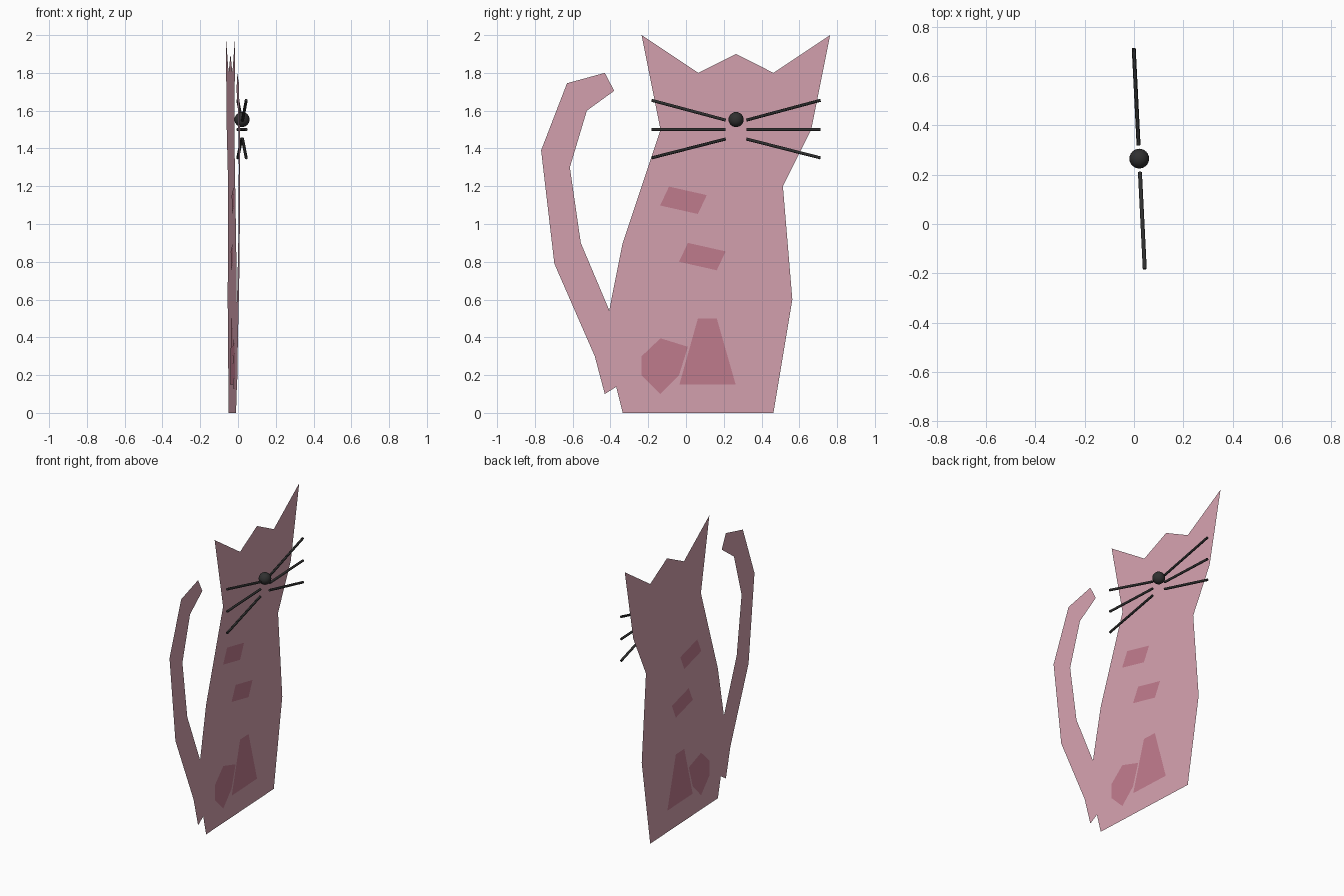
import bpy, bmesh
from mathutils import Vector

if "Cube" in bpy.data.objects:
    bpy.data.objects.remove(bpy.data.objects["Cube"])


def material(name, rgb):
    m = bpy.data.materials.new(name)
    m.diffuse_color = (*rgb, 1)
    m.use_nodes = True
    m.node_tree.nodes["Principled BSDF"].inputs["Base Color"].default_value = m.diffuse_color
    return m


PINK = material("pink", (0.66, 0.36, 0.43))
ROSE = material("rose", (0.53, 0.20, 0.27))
BLACK = material("black", (0.03, 0.03, 0.03))


def place(y, z, offset=0.0):
    """Point on the slightly turned upright plane of the cut-out."""
    return Vector((-0.0265 - 0.05 * y + offset, y, z))


def sheet(name, outline, mat, offsets=(0.0,)):
    """Flat paper-thin shape from a (y, z) outline, facing +x."""
    bm = bmesh.new()
    for off in offsets:
        face = bm.faces.new([bm.verts.new(place(y, z, off)) for y, z in outline])
        face.normal_update()
        if face.normal.x < 0:
            face.normal_flip()
    mesh = bpy.data.meshes.new(name)
    bm.to_mesh(mesh)
    bm.free()
    mesh.materials.append(mat)
    obj = bpy.data.objects.new(name, mesh)
    bpy.context.collection.objects.link(obj)
    return obj


# Body with head and ears
sheet("body", [(-0.335, 0), (0.463, 0), (0.563, 0.6), (0.513, 1.2), (0.663, 1.5),
               (0.763, 2.0), (0.463, 1.8), (0.265, 1.9), (0.065, 1.8), (-0.235, 2.0),
               (-0.135, 1.5), (-0.335, 0.9), (-0.435, 0.4)], PINK)

# Tail, its root tucked into the body
sheet("tail", [(-0.43, 0.1), (-0.27, 0.2), (-0.405, 0.54), (-0.557, 0.9), (-0.615, 1.3),
               (-0.525, 1.6), (-0.38, 1.705), (-0.43, 1.8), (-0.63, 1.745),
               (-0.767, 1.39), (-0.697, 0.79), (-0.483, 0.3)], PINK)

# Fur patches, shown on both sides
BOTH = (-0.0015, 0.0015)
stripe = [(0.01, 0.9), (0.21, 0.855), (0.163, 0.755), (-0.037, 0.8)]
sheet("lower_stripe", stripe, ROSE, BOTH)
sheet("upper_stripe", [(y - 0.1, z + 0.298) for y, z in stripe], ROSE, BOTH)
sheet("round_patch", [(-0.235, 0.3), (-0.135, 0.395), (0.01, 0.35), (-0.037, 0.2),
                      (-0.135, 0.1), (-0.235, 0.2)], ROSE, BOTH)
sheet("leg_patch", [(0.063, 0.5), (0.163, 0.5), (0.263, 0.15), (-0.035, 0.15)], ROSE, BOTH)

# Nose
FACE_Y, FACE_X = 0.265, 0.061
bpy.ops.mesh.primitive_uv_sphere_add(segments=24, ring_count=12, radius=0.04,
                                     location=place(FACE_Y, 1.553, FACE_X))
nose = bpy.context.object
nose.name = "nose"
nose.data.materials.append(BLACK)
bpy.ops.object.shade_smooth()

# Whiskers, three mirrored to each side
for label, side in (("left", -1), ("right", 1)):
    for i, (z0, z1) in enumerate(((1.55, 1.655), (1.5, 1.5), (1.45, 1.35))):
        a = place(FACE_Y + side * 0.055, z0, FACE_X)
        b = place(FACE_Y + side * 0.447, z1, FACE_X)
        bpy.ops.mesh.primitive_cylinder_add(vertices=12, radius=0.008, depth=(b - a).length,
                                            location=(a + b) / 2)
        w = bpy.context.object
        w.name = f"whisker_{label}_{i + 1}"
        w.rotation_euler = (b - a).to_track_quat('Z', 'Y').to_euler()
        w.data.materials.append(BLACK)
        bpy.ops.object.shade_smooth_by_angle()
